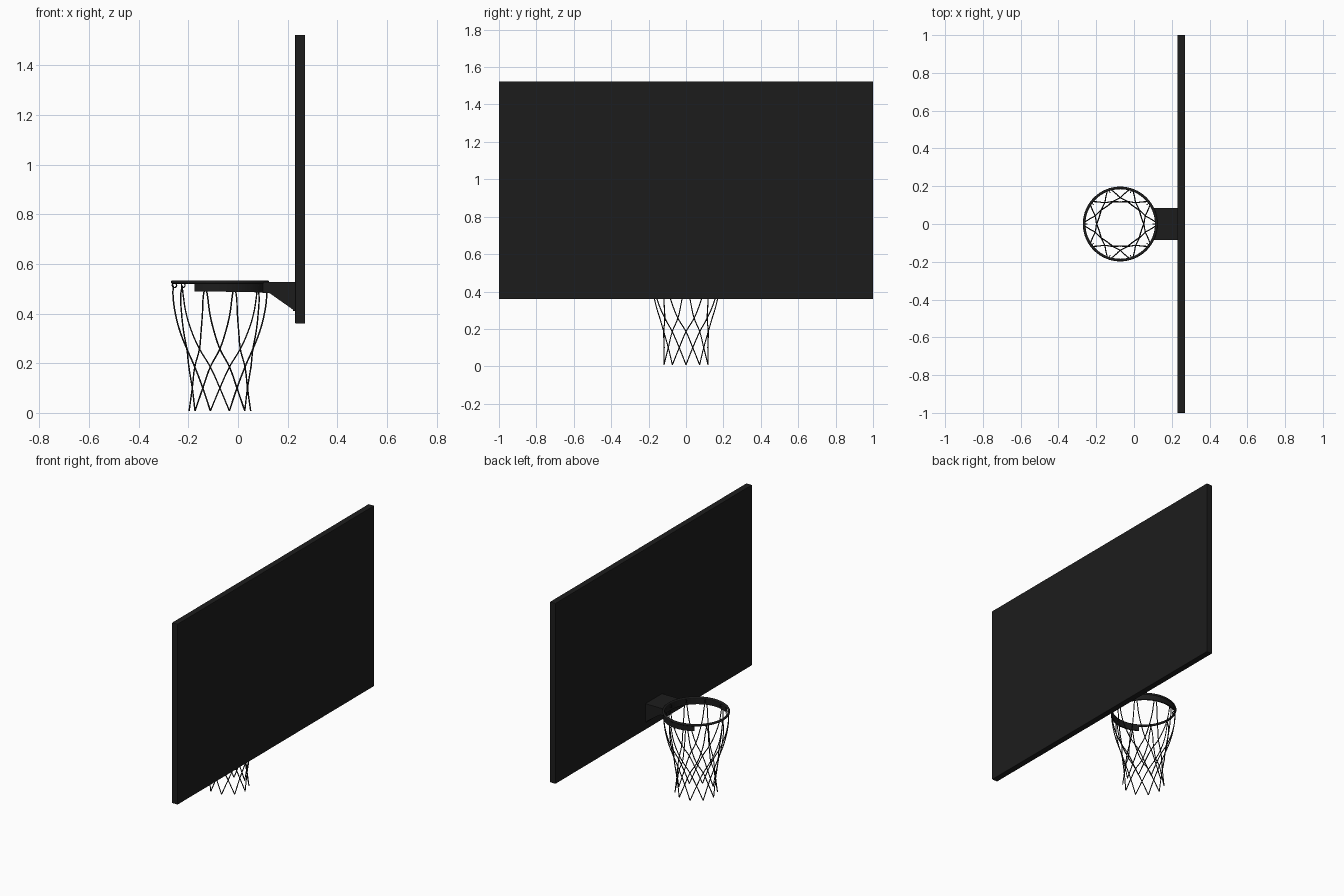
import bpy, bmesh, math

if "Cube" in bpy.data.objects:
    bpy.data.objects.remove(bpy.data.objects["Cube"])

CX, R, RIM_Z = -0.073, 0.191, 0.527
N = 10

mat = bpy.data.materials.new("black")
mat.diffuse_color = (0.012, 0.012, 0.012, 1)
mat.use_nodes = True
mat.node_tree.nodes["Principled BSDF"].inputs["Base Color"].default_value = mat.diffuse_color


def finish(ob, name):
    ob.name = name
    ob.data.materials.append(mat)
    return ob


def from_bmesh(bm, name):
    bmesh.ops.recalc_face_normals(bm, faces=bm.faces)
    me = bpy.data.meshes.new(name)
    bm.to_mesh(me)
    bm.free()
    ob = bpy.data.objects.new(name, me)
    bpy.context.collection.objects.link(ob)
    return finish(ob, name)


def prism(name, outline, offset):
    """Flat outline of 3D points pushed along offset."""
    bm = bmesh.new()
    face = bm.faces.new([bm.verts.new(p) for p in outline])
    ext = bmesh.ops.extrude_face_region(bm, geom=[face])
    verts = [g for g in ext["geom"] if isinstance(g, bmesh.types.BMVert)]
    bmesh.ops.translate(bm, verts=verts, vec=offset)
    return from_bmesh(bm, name)


def box(name, lo, hi):
    (x0, y0, z0), (x1, y1, z1) = lo, hi
    pts = [(x0, y0, z0), (x1, y0, z0), (x1, y1, z0), (x0, y1, z0)]
    return prism(name, pts, (0, 0, z1 - z0))


def polar(a, r, z):
    return (CX + r * math.cos(a), r * math.sin(a), z)


def smooth(ob):
    bpy.ops.object.select_all(action='DESELECT')
    ob.select_set(True)
    bpy.context.view_layer.objects.active = ob
    bpy.ops.object.shade_smooth_by_angle(angle=math.radians(40))


# Backboard with slightly eased edges
board = box("backboard", (0.23, -1, 0.36), (0.27, 1, 1.523))
bev = board.modifiers.new("ease", 'BEVEL')
bev.width, bev.segments = 0.003, 2

# Rim
bpy.ops.mesh.primitive_torus_add(location=(CX, 0, RIM_Z), major_radius=R,
                                 minor_radius=0.007, major_segments=64, minor_segments=12)
smooth(finish(bpy.context.object, "rim"))

# Support band under the rim, open towards the player
bm = bmesh.new()
rings = []
for i in range(49):
    a = math.radians(-122 + 244 * i / 48)
    low = 0.484 + 0.006 * abs(i - 24) / 24
    rings.append([bm.verts.new(polar(a, r, z)) for r, z in
                  ((R - 0.006, low), (R + 0.003, low), (R + 0.003, 0.524), (R - 0.006, 0.524))])
for a, b in zip(rings, rings[1:]):
    for k in range(4):
        bm.faces.new((a[k], a[(k + 1) % 4], b[(k + 1) % 4], b[k]))
bm.faces.new(rings[0])
bm.faces.new(rings[-1])
smooth(from_bmesh(bm, "support_band"))

# Bracket: top plate hugging the rim, wall plate and two gussets
half = 0.085
amax = math.asin(half / R)
arc = [polar(-amax + 2 * amax * i / 12, R, 0.518) for i in range(13)]
prism("bracket_top_plate", arc + [(0.23, half, 0.518), (0.23, -half, 0.518)], (0, 0, 0.01))
box("bracket_wall_plate", (0.222, -half, 0.41), (0.231, half, 0.526))
side = [(0.098, 0.526), (0.23, 0.526), (0.23, 0.41), (0.125, 0.484), (0.098, 0.484)]
for s, label in ((1, "back"), (-1, "front")):
    prism("bracket_gusset_" + label, [(x, s * half, z) for x, z in side], (0, -s * 0.008, 0))

# Small net hooks
for i in range(N):
    a = i * math.tau / N
    bpy.ops.mesh.primitive_torus_add(location=polar(a, R - 0.008, 0.514), rotation=(math.pi / 2, 0, a),
                                     major_radius=0.009, minor_radius=0.0025,
                                     major_segments=14, minor_segments=6)
    smooth(finish(bpy.context.object, f"net_hook_{i + 1}"))

# Net: two cords from every hook, twisting in opposite directions
profile = [(0, 0.188, 0.512), (2.5, 0.189, 0.475), (5, 0.180, 0.40), (10, 0.162, 0.325),
           (18, 0.140, 0.258), (36, 0.125, 0.185), (54, 0.117, 0.10), (72, 0.124, 0.008)]
cu = bpy.data.curves.new("net", 'CURVE')
cu.dimensions = '3D'
cu.bevel_depth = 0.003
cu.bevel_resolution = 1
cu.resolution_u = 5
cu.use_fill_caps = True
for i in range(N):
    for s in (1, -1):
        sp = cu.splines.new('BEZIER')
        sp.bezier_points.add(len(profile) - 1)
        for bp, (deg, r, z) in zip(sp.bezier_points, profile):
            bp.co = polar(i * math.tau / N + s * math.radians(deg), r, z)
            bp.handle_left_type = bp.handle_right_type = 'AUTO'
net = bpy.data.objects.new("net", cu)
bpy.context.collection.objects.link(net)
finish(net, "net")

# Knots where neighbouring cords cross
bm = bmesh.new()
for i in range(N):
    for deg, r, z in profile[4:7]:
        v = bmesh.ops.create_icosphere(bm, subdivisions=1, radius=0.0045)["verts"]
        bmesh.ops.translate(bm, verts=v, vec=polar(i * math.tau / N + math.radians(deg), r, z))
smooth(from_bmesh(bm, "net_knots"))
